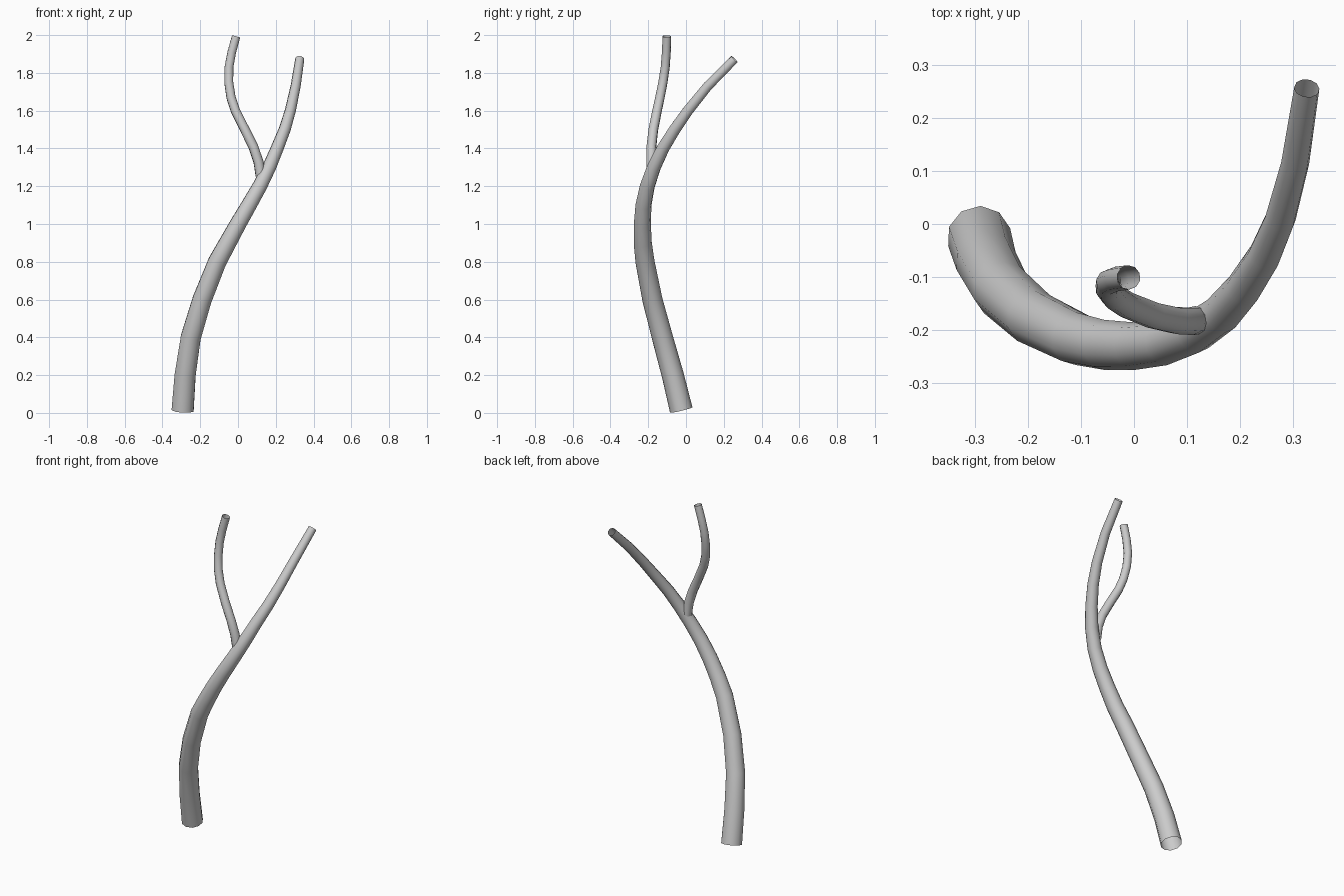
import bpy

cube = bpy.data.objects.get("Cube")
if cube:
    bpy.data.objects.remove(cube, do_unlink=True)

# Single bark colour
bark = bpy.data.materials.new("light_grey_bark")
bark.use_nodes = True
colour = (0.6, 0.6, 0.6, 1)
bark.diffuse_color = colour
bark.node_tree.nodes["Principled BSDF"].inputs["Base Color"].default_value = colour


def tapered_tube(name, path, start_radius, end_radius):
    """Open-ended ten-sided tube along a path, tapering evenly."""
    curve = bpy.data.curves.new(name, "CURVE")
    curve.dimensions = "3D"
    curve.bevel_depth = 1
    curve.bevel_resolution = 3
    curve.use_fill_caps = False
    spline = curve.splines.new("POLY")
    spline.points.add(len(path) - 1)
    for i, (point, co) in enumerate(zip(spline.points, path)):
        point.co = (*co, 1)
        point.radius = start_radius + (end_radius - start_radius) * i / (len(path) - 1)
    curve.materials.append(bark)
    tube = bpy.data.objects.new(name, curve)
    bpy.context.collection.objects.link(tube)
    bpy.ops.object.select_all(action="DESELECT")
    tube.select_set(True)
    bpy.context.view_layer.objects.active = tube
    bpy.ops.object.convert(target="MESH")
    bpy.ops.object.shade_smooth()


# Main stem, curving forward and then away to the back
tapered_tube("main_stem", [
    (-0.293, -0.025, 0.015), (-0.28, -0.07, 0.2), (-0.25, -0.125, 0.4),
    (-0.19, -0.178, 0.6), (-0.11, -0.217, 0.8), (-0.055, -0.229, 0.9),
    (0.0, -0.231, 1.0), (0.058, -0.225, 1.1), (0.115, -0.205, 1.2),
    (0.165, -0.17, 1.3), (0.207, -0.122, 1.4), (0.247, -0.06, 1.5),
    (0.277, 0.01, 1.6), (0.305, 0.115, 1.73), (0.327, 0.257, 1.873),
], 0.061, 0.024)

# Side twig, rising from the fork in an S bend
tapered_tube("side_twig", [
    (0.12, -0.182, 1.255), (0.108, -0.184, 1.33), (0.081, -0.183, 1.41),
    (0.036, -0.173, 1.5), (-0.014, -0.153, 1.6), (-0.037, -0.138, 1.67),
    (-0.049, -0.122, 1.75), (-0.048, -0.11, 1.83), (-0.033, -0.104, 1.91),
    (-0.01, -0.101, 1.993),
], 0.027, 0.023)
